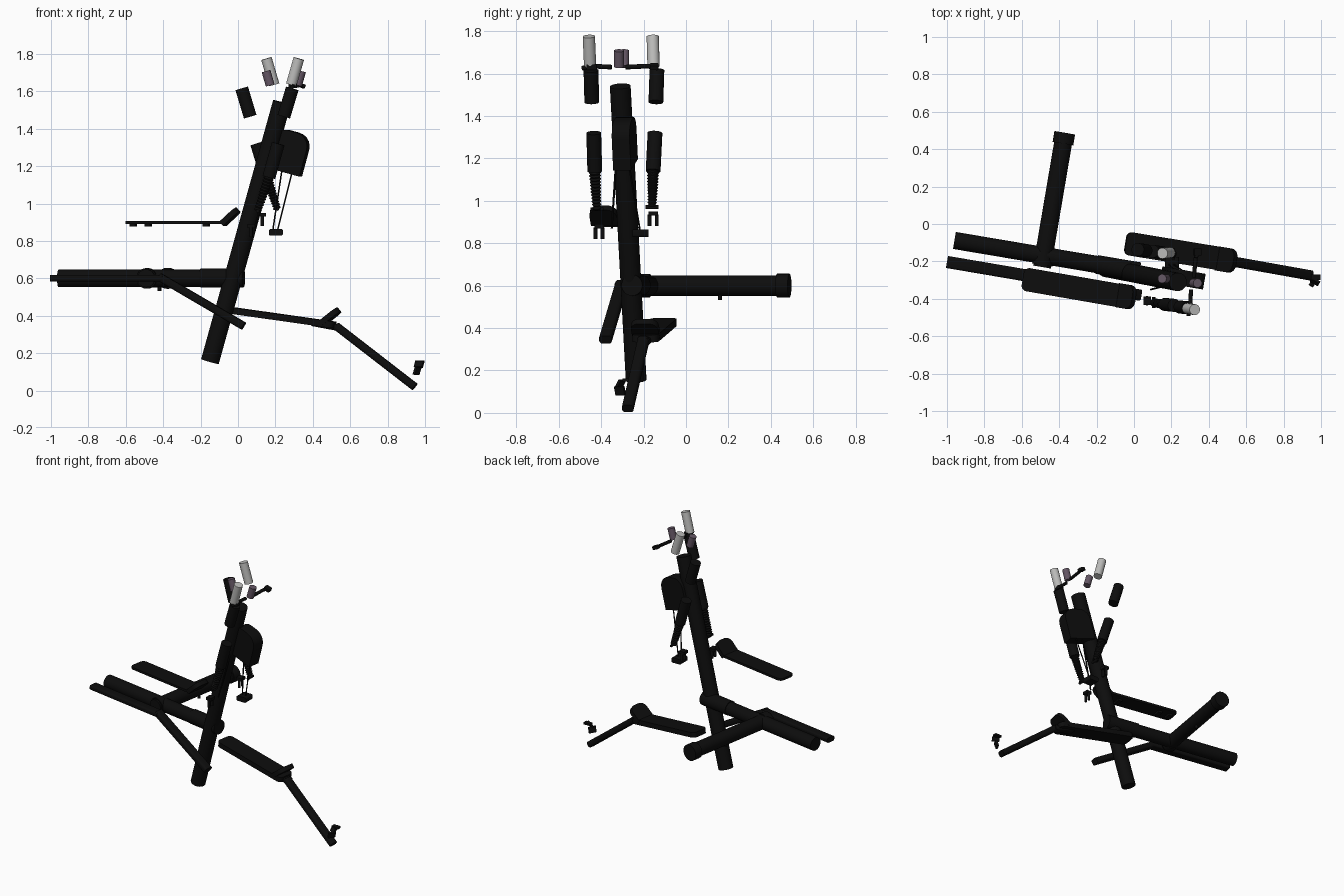
import bpy, bmesh, math
from mathutils import Vector, Matrix

cube = bpy.data.objects.get("Cube")
if cube:
    bpy.data.objects.remove(cube, do_unlink=True)


def material(name, rgb):
    m = bpy.data.materials.new(name)
    m.use_nodes = True
    m.diffuse_color = (*rgb, 1)
    m.node_tree.nodes["Principled BSDF"].inputs["Base Color"].default_value = (*rgb, 1)
    return m


BLACK = material("matte black", (0.004, 0.004, 0.004))
PALE = material("pale grey", (0.5, 0.5, 0.49))
MAUVE = material("mauve grey", (0.13, 0.095, 0.13))


def finish(name, bm, mat, smooth=True):
    bmesh.ops.recalc_face_normals(bm, faces=bm.faces)
    me = bpy.data.meshes.new(name)
    bm.to_mesh(me)
    bm.free()
    ob = bpy.data.objects.new(name, me)
    bpy.context.collection.objects.link(ob)
    me.materials.append(mat)
    if smooth:
        bpy.ops.object.select_all(action='DESELECT')
        ob.select_set(True)
        bpy.context.view_layer.objects.active = ob
        bpy.ops.object.shade_smooth_by_angle(angle=math.radians(40))
    return ob


def lathe(name, p0, p1, profile, mat=BLACK, sides=24):
    """Turned solid between two points; profile is (fraction, radius)."""
    p0, p1 = Vector(p0), Vector(p1)
    turn = (p1 - p0).to_track_quat('Z', 'Y').to_matrix()
    bm = bmesh.new()
    rings = []
    for t, r in profile:
        ring = []
        for i in range(sides):
            a = 2 * math.pi * i / sides
            ring.append(bm.verts.new(p0.lerp(p1, t) + turn @ Vector((r * math.cos(a), r * math.sin(a), 0))))
        rings.append(ring)
    for a, b in zip(rings, rings[1:]):
        for i in range(sides):
            j = (i + 1) % sides
            bm.faces.new((a[i], a[j], b[j], b[i]))
    bm.faces.new(rings[0])
    bm.faces.new(rings[-1])
    return finish(name, bm, mat)


def rod(name, p0, p1, r, mat=BLACK, sides=24):
    return lathe(name, p0, p1, [(0, r), (1, r)], mat, sides)


def slab(name, p0, p1, width, thick, radius=0, axis=2, only_end=False):
    """Box from p0 to p1, width held level, edges along one axis rounded."""
    p0, p1 = Vector(p0), Vector(p1)
    x = (p1 - p0).normalized()
    y = Vector((0, 0, 1)).cross(x).normalized()
    frame = Matrix((x, y, x.cross(y))).transposed()
    bm = bmesh.new()
    bmesh.ops.create_cube(bm, size=1)
    bmesh.ops.scale(bm, vec=((p1 - p0).length, width, thick), verts=bm.verts)
    if radius:
        edges = []
        for e in bm.edges:
            d = e.verts[1].co - e.verts[0].co
            mid = (e.verts[0].co + e.verts[1].co) / 2
            if abs(d[axis]) > 0.9 * d.length and (mid.x > 0 or not only_end):
                edges.append(e)
        bmesh.ops.bevel(bm, geom=edges, offset=radius, segments=5, affect='EDGES', profile=0.5)
    bm.transform(Matrix.Translation((p0 + p1) / 2) @ frame.to_4x4())
    return finish(name, bm, BLACK)


# Main frame tubes
rod("mast_tube", (-0.15, -0.235, 0.155), (0.235, -0.31, 1.54), 0.049)
rod("long_base_tube", (-0.96, -0.088, 0.6), (0.03, -0.255, 0.6), 0.046)
rod("long_base_sleeve", (-0.2, -0.216, 0.602), (0.03, -0.255, 0.602), 0.05)
rod("cross_base_tube", (-0.492, -0.23, 0.6), (-0.372, 0.475, 0.6), 0.048)
rod("cross_base_cap", (-0.38, 0.43, 0.6), (-0.37, 0.488, 0.6), 0.056)
rod("cross_base_collar", (-0.49, -0.22, 0.6), (-0.482, -0.17, 0.6), 0.055)
rod("base_stud", (-0.42, 0.16, 0.56), (-0.42, 0.16, 0.532), 0.01, sides=12)

# Bent arm under the upper guard
slab("upper_arm_level", (-1, -0.203, 0.6), (-0.4, -0.305, 0.6), 0.065, 0.035, 0.012, 0)
slab("upper_arm_sloped", (-0.42, -0.302, 0.608), (0.03, -0.38, 0.345), 0.06, 0.042, 0.014, 0)

# Long guards with a raised rounded tip
slab("upper_guard", (-0.595, -0.293, 0.898), (-0.06, -0.386, 0.898), 0.125, 0.016, 0.03)
slab("upper_guard_tip", (-0.08, -0.382, 0.892), (0, -0.395, 0.967), 0.13, 0.03, 0.045, 2, True)
for x in (-0.56, -0.48, -0.17):
    slab("upper_guard_clip", (x - 0.015, -0.295 - (x + 0.595) * 0.17, 0.885),
         (x + 0.015, -0.3 - (x + 0.595) * 0.17, 0.885), 0.06, 0.016)
slab("lower_guard", (-0.045, -0.102, 0.43), (0.52, -0.195, 0.35), 0.125, 0.035, 0.03)
slab("lower_guard_tip", (0.45, -0.185, 0.36), (0.54, -0.2, 0.432), 0.13, 0.03, 0.045, 2, True)

# Sloped arm and its small hook
slab("lower_arm_root", (0.4, -0.175, 0.362), (0.545, -0.2, 0.335), 0.06, 0.035, 0.012, 0)
slab("lower_arm", (0.525, -0.2, 0.345), (0.945, -0.275, 0.02), 0.055, 0.042, 0.016, 0)
hook = [(-0.318, 0.085), (-0.325, 0.125), (-0.31, 0.155), (-0.28, 0.155)]
for (ya, za), (yb, zb) in zip(hook, hook[1:]):
    slab("hook_segment", (0.965 + (za - 0.13) * 0.3, ya + 0.01, za),
         (0.965 + (zb - 0.13) * 0.3, yb + 0.01, zb), 0.05, 0.014)

# Two dampers with ribbed boots, each with a separate sleeve
dampers = {
    "rear_damper": ((0.1, -0.146, 1.32), (0.155, -0.155, 1.14), (0.21, -0.16, 0.97), (0.13, -0.155, 0.92)),
    "front_damper": ((0.215, -0.435, 1.32), (0.165, -0.43, 1.14), (0.105, -0.42, 0.96), (0.07, -0.41, 0.86)),
}
for name, (top, mid, low, fork) in dampers.items():
    rod(name + "_body", top, mid, 0.035)
    ribs = 12
    boot = []
    for i in range(ribs):
        r = 0.029 - 0.008 * i / ribs
        boot += [(i / ribs, r - 0.006), ((i + 0.5) / ribs, r)]
    lathe(name + "_boot", mid, low, boot + [(1, 0.018)], sides=20)
    rod(name + "_end_pin", Vector(low) + Vector((0, -0.03, 0)), Vector(low) + Vector((0, 0.03, 0)), 0.009, sides=12)
    # Forked end with two prongs
    f = Vector(fork)
    slab(name + "_fork_bridge", f + Vector((-0.02, 0, 0.02)), f + Vector((0.02, 0, 0.02)), 0.045, 0.02)
    for s in (-1, 1):
        p = f + Vector((0, 0.017 * s, 0.015))
        rod(name + "_fork_prong", p, p - Vector((0, 0, 0.055)), 0.009, sides=12)
rod("rear_sleeve", (0.02, -0.137, 1.615), (0.065, -0.142, 1.465), 0.035)
rod("front_sleeve", (0.29, -0.448, 1.615), (0.245, -0.444, 1.465), 0.035)

# Rounded housing with two thin rods and a foot block
slab("housing", (0.24, -0.285, 1.17), (0.298, -0.295, 1.385), 0.085, 0.2, 0.075, 1, True)
rod("thin_rod_outer", (0.29, -0.27, 1.17), (0.21, -0.215, 0.85), 0.004, sides=8)
rod("thin_rod_inner", (0.235, -0.27, 1.18), (0.185, -0.215, 0.85), 0.004, sides=8)
rod("side_cable", (0.17, -0.33, 1.18), (0.09, -0.35, 0.87), 0.005, sides=8)
slab("foot_block", (0.165, -0.215, 0.846), (0.24, -0.215, 0.846), 0.075, 0.035, 0.01, 1)

# Handle levers
levers = {
    "front_lever": [(0.29, -0.49, 1.625), (0.3, -0.44, 1.635), (0.305, -0.35, 1.63)],
    "rear_lever": [(0.32, -0.285, 1.63), (0.33, -0.18, 1.635), (0.35, -0.135, 1.625)],
}
for name, pts in levers.items():
    for a, b in zip(pts, pts[1:]):
        rod(name + "_bar", a, b, 0.011, sides=12)
slab("rear_lever_blade", (0.32, -0.15, 1.64), (0.36, -0.15, 1.625), 0.04, 0.02, 0.008)
slab("front_lever_clamp", (0.27, -0.445, 1.63), (0.315, -0.445, 1.63), 0.05, 0.025, 0.008)

# Pale grips and mauve bushings
rod("rear_grip", (0.193, -0.153, 1.635), (0.152, -0.157, 1.775), 0.029, PALE)
rod("front_grip", (0.285, -0.452, 1.635), (0.325, -0.458, 1.775), 0.029, PALE)
rod("rear_bushing", (0.172, -0.292, 1.632), (0.15, -0.292, 1.708), 0.024, MAUVE)
rod("front_bushing", (0.318, -0.316, 1.632), (0.34, -0.316, 1.708), 0.024, MAUVE)
